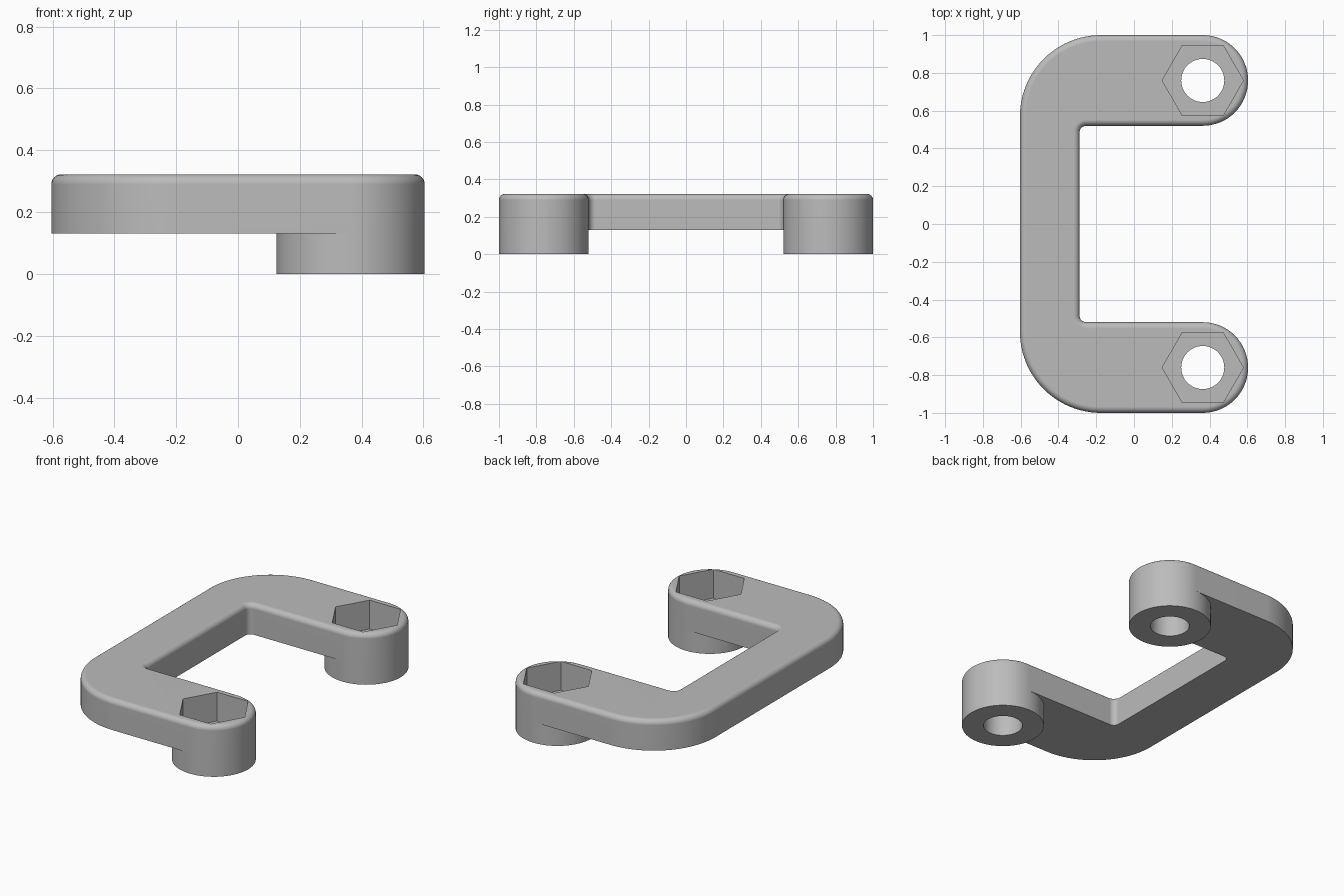
import bpy, bmesh
from math import cos, sin, radians

cube = bpy.data.objects.get("Cube")
if cube:
    bpy.data.objects.remove(cube, do_unlink=True)

# Main dimensions
X_BACK, X_INNER, X_BOSS = -0.604, -0.288, 0.364
Y_BOSS, R_BOSS = 0.76, 0.24
R_CORNER, R_INNER = 0.43, 0.035
Z_BAR, Z_TOP, FILLET = 0.13, 0.322, 0.032
Z_NUT = 0.14

grey = bpy.data.materials.new("mid grey")
grey.use_nodes = True
colour = (0.5, 0.5, 0.5, 1)
grey.diffuse_color = colour
grey.node_tree.nodes["Principled BSDF"].inputs["Base Color"].default_value = colour


def arc(cx, cy, r, start, end, n):
    """Points along an arc, angles in degrees."""
    angles = [radians(start + (end - start) * i / n) for i in range(n + 1)]
    return [(cx + r * cos(a), cy + r * sin(a)) for a in angles]


def loft(name, rings):
    """Closed solid through a stack of (outline, height) rings."""
    bm = bmesh.new()
    loops = [[bm.verts.new((x, y, z)) for x, y in pts] for pts, z in rings]
    for low, high in zip(loops, loops[1:]):
        for i in range(len(low)):
            j = (i + 1) % len(low)
            bm.faces.new((low[i], low[j], high[j], high[i]))
    bm.faces.new(loops[0][::-1])
    bm.faces.new(loops[-1])
    bmesh.ops.recalc_face_normals(bm, faces=bm.faces)
    mesh = bpy.data.meshes.new(name)
    bm.to_mesh(mesh)
    bm.free()
    mesh.materials.append(grey)
    obj = bpy.data.objects.new(name, mesh)
    bpy.context.collection.objects.link(obj)
    return obj


def outline(d):
    """C-shaped bar outline, moved inward by d."""
    half = arc(X_BACK + R_CORNER, 1 - R_CORNER, R_CORNER - d, 180, 90, 24)
    half += arc(X_BOSS, Y_BOSS, R_BOSS - d, 90, -90, 32)
    half += arc(X_INNER + R_INNER, Y_BOSS - R_BOSS - R_INNER, R_INNER + d, 90, 180, 8)
    return half + [(x, -y) for x, y in reversed(half)]


def circle(y, r, n):
    return arc(X_BOSS, y, r, 0, 360, n)[:-1]


def combine(target, other, operation):
    """Apply a boolean and discard the second solid."""
    mod = target.modifiers.new("combine", 'BOOLEAN')
    mod.operation, mod.object, mod.solver = operation, other, 'EXACT'
    bpy.context.view_layer.objects.active = target
    bpy.ops.object.modifier_apply(modifier=mod.name)
    bpy.data.objects.remove(other, do_unlink=True)


# Handle bar with a rounded upper rim
rings = [(outline(0), Z_BAR)]
for i in range(7):
    a = radians(15 * i)
    rings.append((outline(FILLET * (1 - cos(a))), Z_TOP - FILLET * (1 - sin(a))))
handle = loft("handle_bracket", rings)

# Round feet, bolt holes and hexagonal nut pockets at both ends
for y in (Y_BOSS, -Y_BOSS):
    foot = circle(y, R_BOSS, 64)
    combine(handle, loft("foot", [(foot, 0), (foot, Z_BAR)]), 'UNION')
    hole = circle(y, 0.114, 48)
    combine(handle, loft("bolt_hole", [(hole, -0.1), (hole, 0.5)]), 'DIFFERENCE')
    nut = circle(y, 0.215, 6)
    combine(handle, loft("nut_pocket", [(nut, Z_NUT), (nut, 0.5)]), 'DIFFERENCE')

# Smooth shading with crisp edges and flat faces kept flat
bpy.ops.object.select_all(action='DESELECT')
handle.select_set(True)
bpy.context.view_layer.objects.active = handle
bpy.ops.object.shade_smooth_by_angle(angle=radians(30))
weighted = handle.modifiers.new("even_normals", 'WEIGHTED_NORMAL')
weighted.keep_sharp = True
